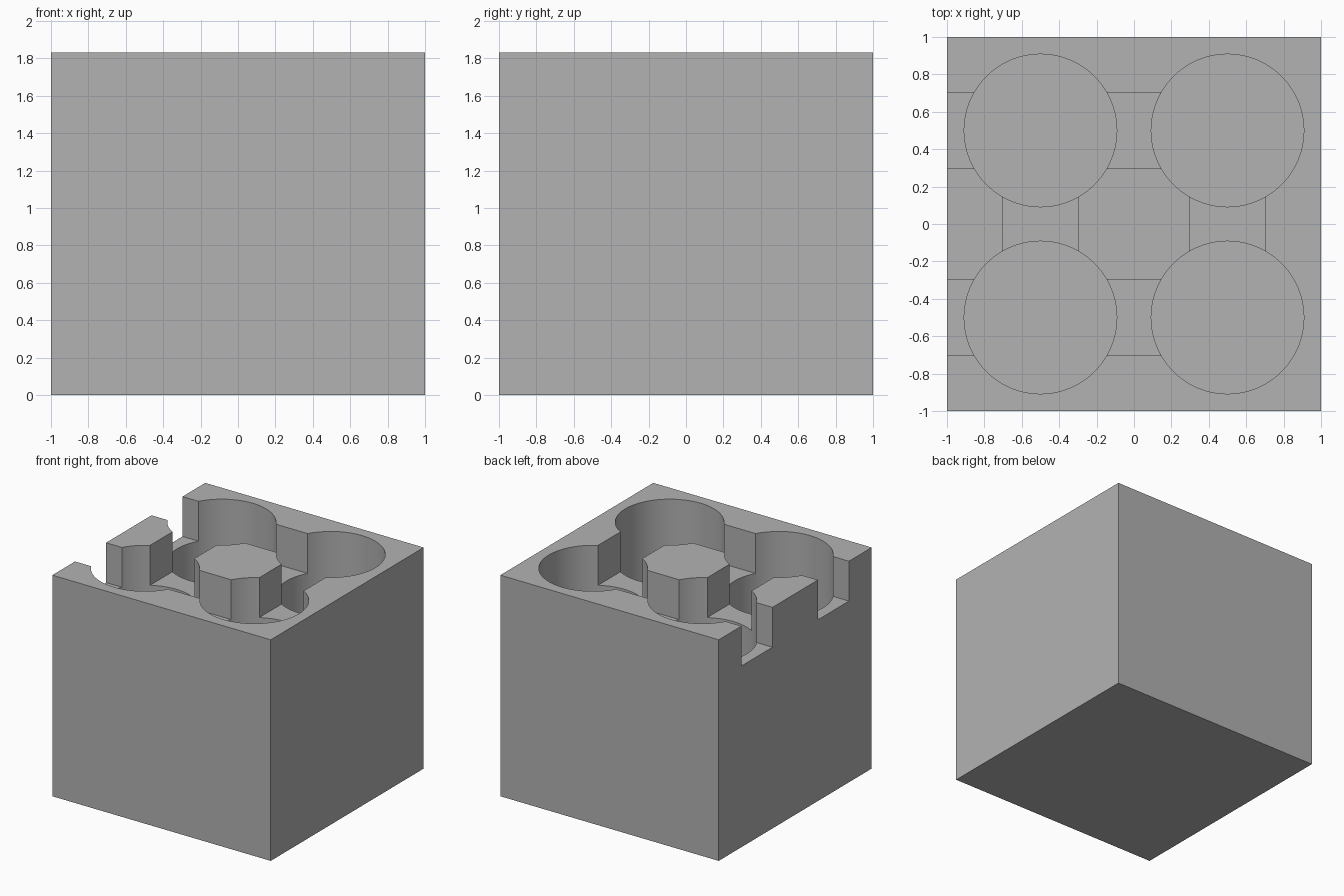
import bpy

if "Cube" in bpy.data.objects:
    bpy.data.objects.remove(bpy.data.objects["Cube"], do_unlink=True)

HEIGHT = 1.83
PITCH = 0.5          # distance of each well from the centre lines
RADIUS = 0.408       # well radius
FLOOR = 0.17         # solid thickness under the wells
CHANNEL_Z = HEIGHT - 0.33
CHANNEL_HALF = 0.203

grey = bpy.data.materials.new("plain_grey")
grey.use_nodes = True
colour = (0.448, 0.448, 0.448, 1)
grey.diffuse_color = colour
grey.node_tree.nodes["Principled BSDF"].inputs["Base Color"].default_value = colour


def box(name, x, y, z):
    """Box spanning the given (low, high) ranges."""
    spans = (x, y, z)
    bpy.ops.mesh.primitive_cube_add(size=1, location=[(a + b) / 2 for a, b in spans])
    ob = bpy.context.object
    ob.name = name
    ob.scale = [b - a for a, b in spans]
    bpy.ops.object.transform_apply(location=True, rotation=True, scale=True)
    ob.data.materials.append(grey)
    return ob


def well(name, x, y):
    """Round cutter reaching from the floor to above the top."""
    top = HEIGHT + 0.2
    bpy.ops.mesh.primitive_cylinder_add(vertices=96, radius=RADIUS, depth=top - FLOOR,
                                        location=(x, y, (top + FLOOR) / 2))
    ob = bpy.context.object
    ob.name = name
    ob.data.materials.append(grey)
    return ob


def cut(target, cutter):
    """Subtract the cutter, then remove it."""
    mod = target.modifiers.new("cut", 'BOOLEAN')
    mod.operation = 'DIFFERENCE'
    mod.solver = 'EXACT'
    mod.object = cutter
    cutter.hide_render = True
    bpy.context.view_layer.objects.active = target
    bpy.ops.object.modifier_apply(modifier=mod.name)
    bpy.data.objects.remove(cutter, do_unlink=True)


# Solid block
block = box("holder_block", (-1, 1), (-1, 1), (0, HEIGHT))
above = (CHANNEL_Z, HEIGHT + 0.1)

# Shallow channels: two run along x and open on one side, two join the rows
for s in (-PITCH, PITCH):
    across = (s - CHANNEL_HALF, s + CHANNEL_HALF)
    cut(block, box("long_channel", (-1.2, PITCH), across, above))
    cut(block, box("cross_channel", across, (-PITCH, PITCH), above))

# Four deep round wells
for x in (-PITCH, PITCH):
    for y in (-PITCH, PITCH):
        cut(block, well("round_well", x, y))

# Smooth the curved walls, keep the edges crisp
bpy.ops.object.select_all(action='DESELECT')
block.select_set(True)
bpy.context.view_layer.objects.active = block
bpy.ops.object.shade_smooth_by_angle()
